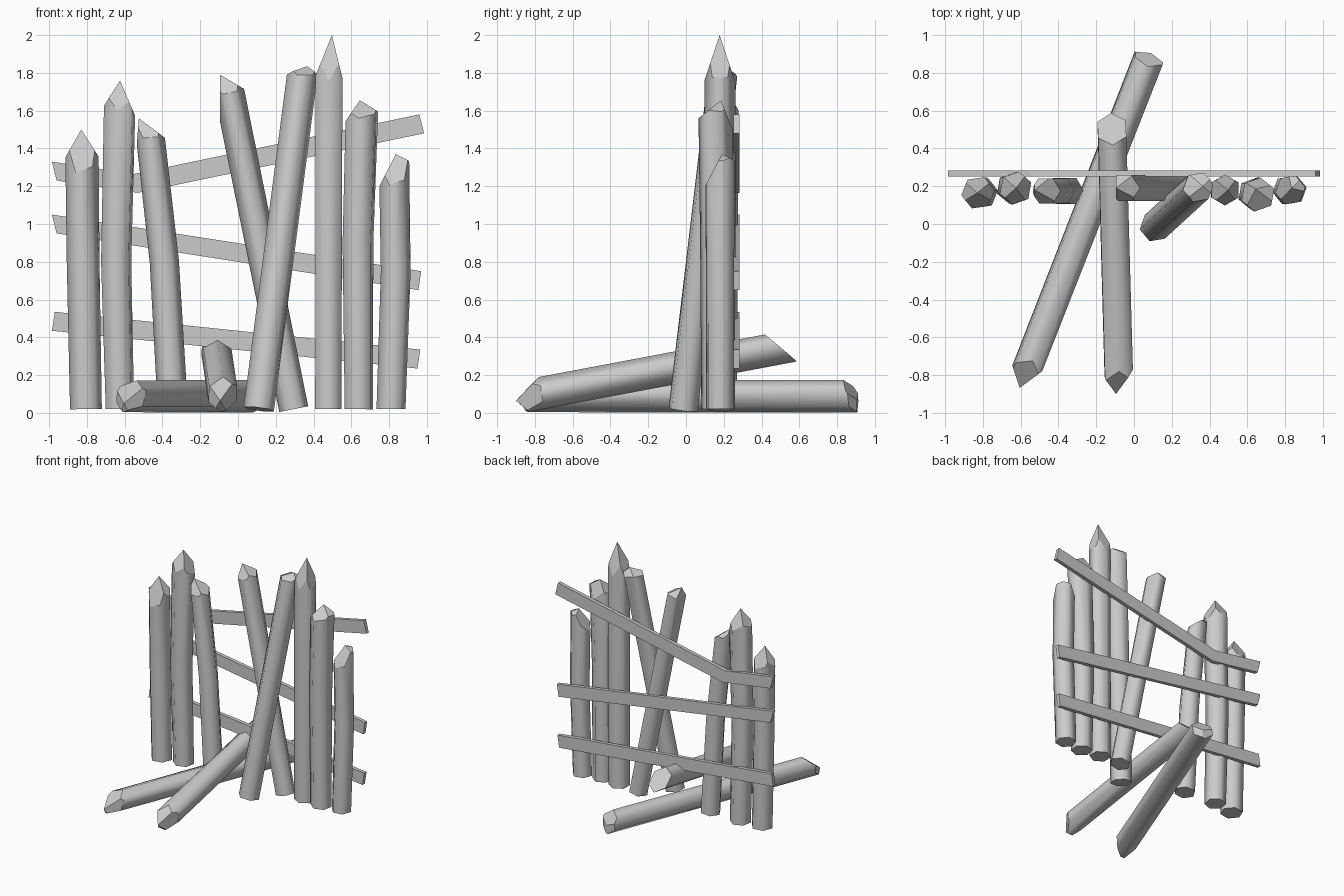
import bpy
import bmesh
import math
from mathutils import Vector, Quaternion

cube = bpy.data.objects.get("Cube")
if cube:
    bpy.data.objects.remove(cube, do_unlink=True)

# Single weathered grey for all the timber
grey = bpy.data.materials.new("grey_wood")
grey.use_nodes = True
colour = (0.6, 0.6, 0.6, 1)
grey.diffuse_color = colour
grey.node_tree.nodes["Principled BSDF"].inputs["Base Color"].default_value = colour

DIRECTIONS = {
    "left": Vector((1, 0, 0)), "right": Vector((-1, 0, 0)),
    "front": Vector((0, -1, 0)), "back": Vector((0, 1, 0)),
    "up": Vector((0, 0, 1)), "down": Vector((0, 0, -1)),
}


def add_object(name, bm):
    bmesh.ops.recalc_face_normals(bm, faces=bm.faces)
    mesh = bpy.data.meshes.new(name)
    bm.to_mesh(mesh)
    bm.free()
    mesh.materials.append(grey)
    obj = bpy.data.objects.new(name, mesh)
    bpy.context.collection.objects.link(obj)
    return obj


def carve(bm, tip, axis, cuts):
    """Chop one end of a log with axe cuts that all pass through the tip."""
    for side, steepness in cuts.items():
        d = DIRECTIONS[side]
        d = (d - axis * d.dot(axis)).normalized()
        geom = bm.verts[:] + bm.edges[:] + bm.faces[:]
        result = bmesh.ops.bisect_plane(
            bm, geom=geom, dist=0.0001, plane_co=tip,
            plane_no=(d * steepness + axis).normalized(), clear_outer=True)
        rim = [e for e in result["geom_cut"]
               if isinstance(e, bmesh.types.BMEdge) and e.is_boundary]
        if len(rim) > 2:
            filled = bmesh.ops.holes_fill(bm, edges=rim, sides=0)
            for face in filled["faces"]:
                face.smooth = False


def log(name, path, radii, turn, tip, cuts, foot=None, foot_cuts=None, sides=6):
    """Tapered six-sided log along a path, carved at the far end."""
    points = [Vector(p) for p in path]
    axis = (points[-1] - points[0]).normalized()
    points[-1] += axis * 0.3
    if foot:
        points[0] -= axis * 0.3
    frame = Vector((0, 0, 1)).rotation_difference(axis)
    frame = frame @ Quaternion((0, 0, 1), math.radians(turn))
    bm = bmesh.new()
    rings = []
    for i, centre in enumerate(points):
        r = radii[0] + (radii[1] - radii[0]) * i / (len(points) - 1)
        ring = []
        for k in range(sides):
            a = math.tau * k / sides
            ring.append(bm.verts.new(
                centre + frame @ Vector((r * math.cos(a), r * math.sin(a), 0))))
        rings.append(ring)
    for low, high in zip(rings, rings[1:]):
        for k in range(sides):
            n = (k + 1) % sides
            bm.faces.new((low[k], low[n], high[n], high[k])).smooth = True
    bm.faces.new(rings[0][::-1])
    bm.faces.new(rings[-1])
    bm.normal_update()
    carve(bm, Vector(tip), axis, cuts)
    if foot:
        carve(bm, Vector(foot), -axis, foot_cuts)
    return add_object(name, bm)


def plank(name, outline, back=0.282, thickness=0.03):
    """Flat board: x-z outline extruded through its thickness."""
    bm = bmesh.new()
    face = bm.faces.new([bm.verts.new((x, back, z)) for x, z in outline])
    result = bmesh.ops.extrude_face_region(bm, geom=[face])
    moved = [v for v in result["geom"] if isinstance(v, bmesh.types.BMVert)]
    bmesh.ops.translate(bm, verts=moved, vec=(0, -thickness, 0))
    return add_object(name, bm)


# Upright posts, from the model's right to its left
log("post_outer_right", [(-.805, .165, .02), (-.82, .165, .8), (-.825, .165, 1.4)],
    (.085, .09), 8, (-.83, .165, 1.5),
    dict(front=2.8, back=2, left=1.6, right=1.7))
log("post_tall_right", [(-.625, .19, .02), (-.645, .19, .8), (-.62, .19, 1.65)],
    (.08, .09), 20, (-.625, .19, 1.76),
    dict(front=1.8, back=1.8, left=2.3, right=1.6))
log("post_inner_right", [(-.345, .175, .02), (-.39, .175, .8), (-.475, .175, 1.5)],
    (.08, .075), 0, (-.525, .18, 1.56),
    dict(front=1.5, back=1, left=.9, right=6))
log("post_leaning_back", [(.295, .19, .02), (-.04, .19, 1.67)],
    (.078, .08), 0, (-.095, .19, 1.79),
    dict(front=1.5, back=1, left=.9, right=5))
log("post_leaning_front", [(.11, -.015, .02), (.335, .19, 1.75)],
    (.082, .082), 10, (.365, .2, 1.835),
    dict(front=.8, back=.6, left=.6, right=.6))
log("post_tallest", [(.478, .18, .02), (.482, .18, 1.75)],
    (.08, .082), 30, (.497, .178, 2),
    dict(front=3, back=3, left=4, right=2.5))
log("post_inner_left", [(.64, .16, .02), (.635, .16, .9), (.66, .155, 1.55)],
    (.08, .093), 20, (.645, .185, 1.655),
    dict(front=.8, back=2.5, left=.6, right=1.5))
log("post_outer_left", [(.81, .18, .02), (.835, .18, .75), (.82, .18, 1.3)],
    (.078, .082), 10, (.835, .19, 1.37),
    dict(front=1.9, back=.5, left=.5, right=2))

# Fallen logs, carved at both ends
log("fallen_log_ground", [(.055, .82, .088), (-.54, -.7, .088)],
    (.088, .085), 0, (-.605, -.868, .05),
    dict(up=1.3, down=.6, left=1.6, right=1.2),
    (.09, .905, .07), dict(up=.7, left=.3, right=.3))
log("fallen_log_raised", [(-.115, .43, .33), (-.082, -.75, .108)],
    (.086, .086), 30, (-.095, -.9, .065),
    dict(up=1.4, down=.8, left=1.5, right=1.7),
    (-.11, .59, .27), dict(up=.82))

# Cross boards along the back, the top one broken
plank("board_top", [(-.985, 1.33), (-.96, 1.23), (-.53, 1.165), (.985, 1.48),
                    (.96, 1.58), (-.55, 1.265)])
plank("board_middle", [(-.985, 1.05), (-.96, .95), (.955, .65), (.97, .75)])
plank("board_bottom", [(-.97, .535), (-.985, .435), (.95, .235), (.965, .335)])
